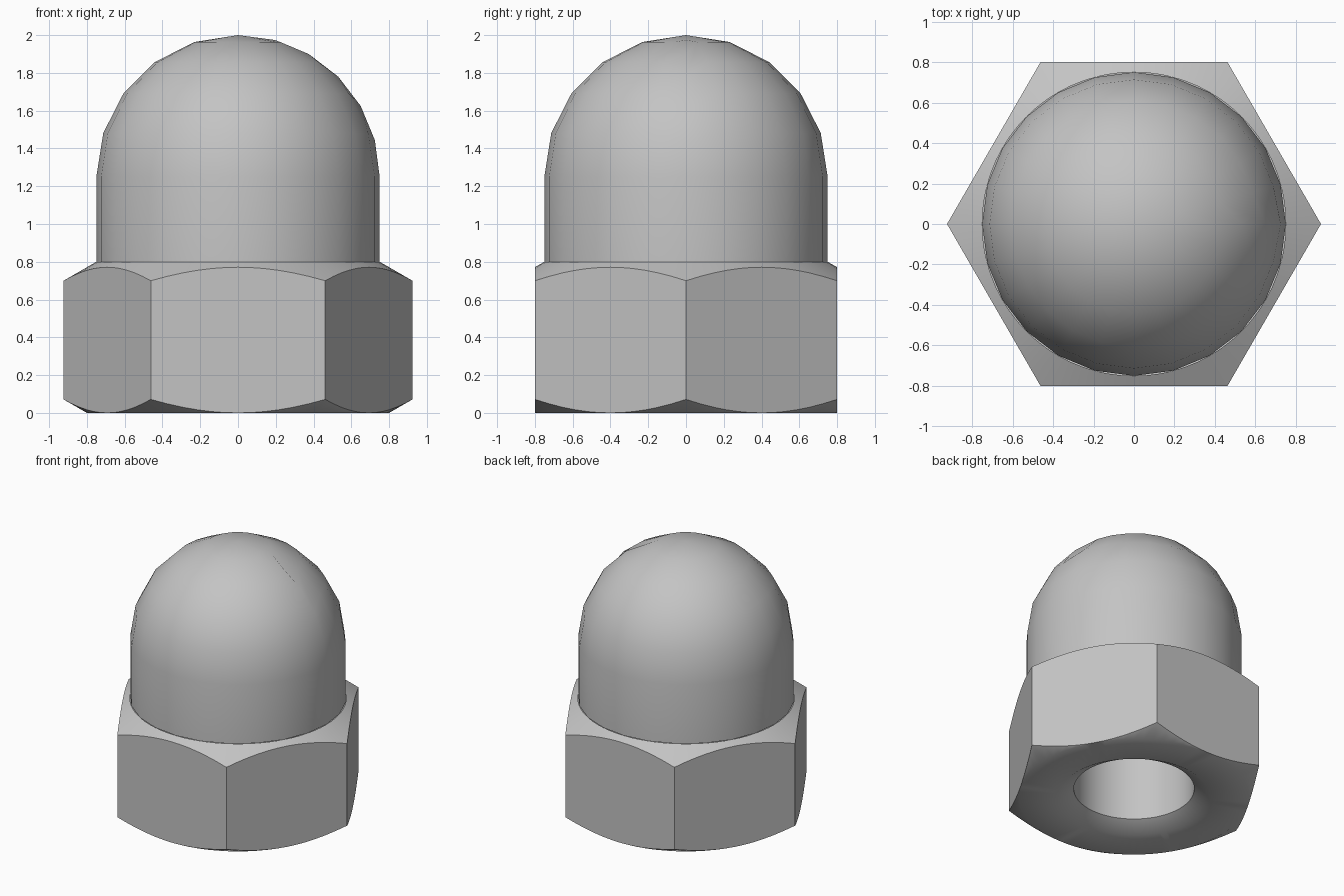
import bpy
import bmesh
from math import radians, cos, sin, tan

cube = bpy.data.objects.get("Cube")
if cube:
    bpy.data.objects.remove(cube, do_unlink=True)

steel = bpy.data.materials.new("grey_steel")
steel.use_nodes = True
steel.diffuse_color = (0.55, 0.55, 0.55, 1)
steel.node_tree.nodes["Principled BSDF"].inputs["Base Color"].default_value = (0.55, 0.55, 0.55, 1)

APOTHEM = 0.8          # half the width across flats
NUT_TOP = 0.8
DOME_R = 0.75
DOME_Z = 1.25
BORE_R = 0.418
BORE_TOP = 1.3
SLOPE = tan(radians(30))


def lathe(name, segments, profile):
    """Sweep profile(degrees) -> [(radius, z), ...] around z, listed from inside out."""
    bm = bmesh.new()
    rings = []
    for i in range(segments):
        deg = 360 * i / segments
        a = radians(deg)
        rings.append([bm.verts.new((r * cos(a), r * sin(a), z)) for r, z in profile(deg)])
    for i, ring in enumerate(rings):
        nxt = rings[(i + 1) % segments]
        for j in range(len(ring) - 1):
            bm.faces.new((ring[j], nxt[j], nxt[j + 1], ring[j + 1]))
    bmesh.ops.remove_doubles(bm, verts=bm.verts, dist=0.0005)
    mesh = bpy.data.meshes.new(name)
    bm.to_mesh(mesh)
    bm.free()
    obj = bpy.data.objects.new(name, mesh)
    bpy.context.collection.objects.link(obj)
    mesh.materials.append(steel)
    bpy.ops.object.select_all(action="DESELECT")
    obj.select_set(True)
    bpy.context.view_layer.objects.active = obj
    bpy.ops.object.shade_smooth_by_angle(angle=radians(35))
    return obj


def nut_profile(deg):
    # Hexagon radius at this angle; cones chamfer the corners above and below
    edge = APOTHEM / cos(radians(deg % 60 - 30))
    return [
        (0, BORE_TOP), (BORE_R, BORE_TOP),           # blind end of the bore
        (BORE_R, 0.064), (BORE_R + 0.11, 0),         # bore and countersink
        (APOTHEM, 0),                                # bearing face
        (edge, (edge - APOTHEM) * SLOPE),            # lower chamfer
        (edge, NUT_TOP - (edge - DOME_R) * SLOPE),   # flat, up to the upper chamfer
        (DOME_R, NUT_TOP),
    ]


def dome_profile(deg):
    # The seam meridian is divided more finely than the others
    step = 15 if deg == 0 else 18
    points = [(DOME_R, NUT_TOP)]
    for j in range(7):
        lat = radians(min(90, step * j))
        points.append((DOME_R * cos(lat), DOME_Z + DOME_R * sin(lat)))
    return points


lathe("hex_nut_body", 72, nut_profile)
lathe("dome_cap", 24, dome_profile)
